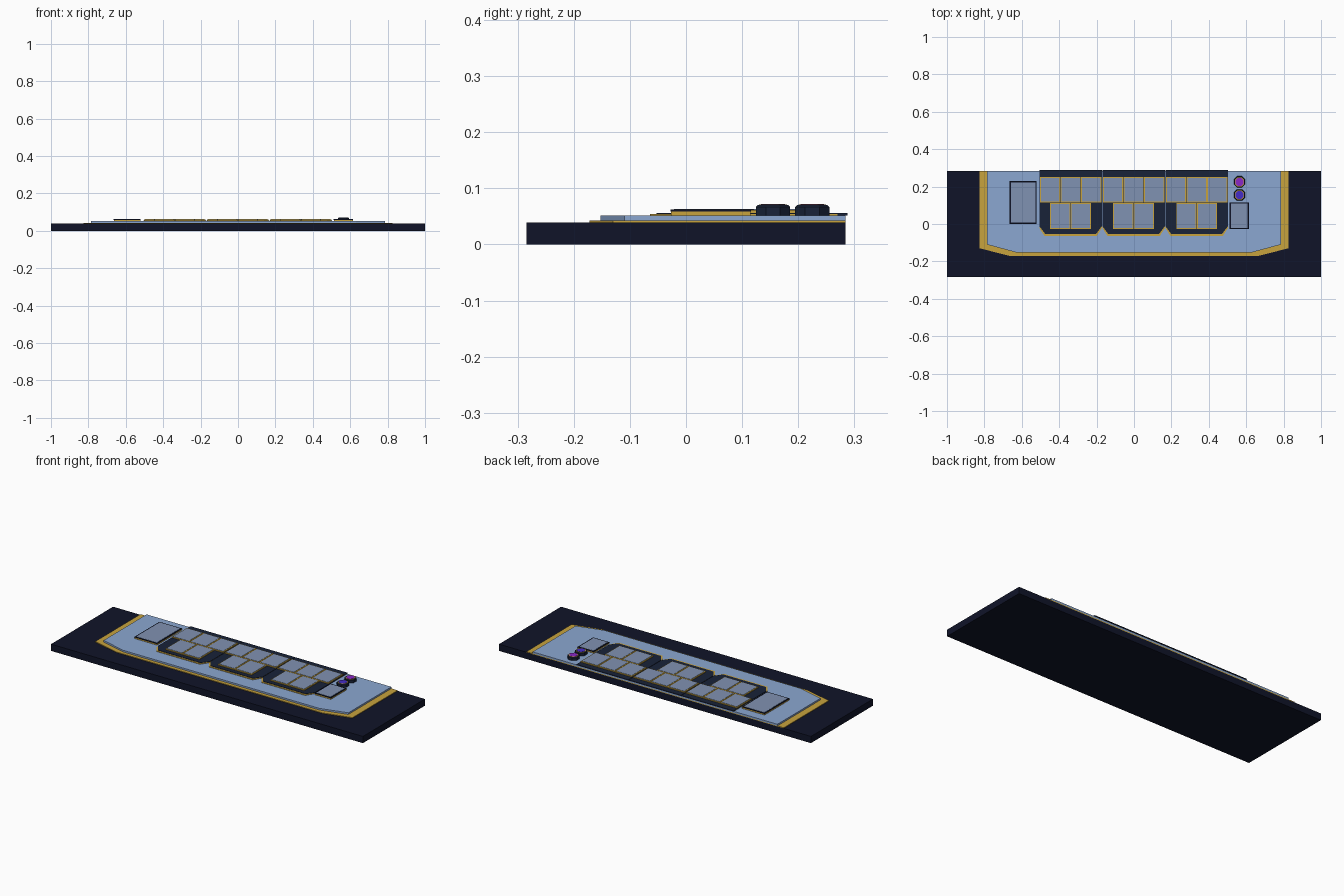
import bpy, bmesh, math

if "Cube" in bpy.data.objects:
    bpy.data.objects.remove(bpy.data.objects["Cube"])


def material(name, r, g, b):
    m = bpy.data.materials.new(name)
    m.diffuse_color = (r, g, b, 1)
    m.use_nodes = True
    m.node_tree.nodes["Principled BSDF"].inputs["Base Color"].default_value = m.diffuse_color
    return m


NAVY = material("navy", .005, .007, .022)
SLATE = material("slate", .009, .016, .04)
GOLD = material("gold", .58, .366, .048)
BLUE = material("pale_blue", .258, .386, .638)
GREY = material("grey_blue", .216, .287, .445)
PURPLE = material("purple", .26, .021, .578)
INDIGO = material("indigo", .06, .026, .578)


def slab(name, outline, z0, z1, mat, bevel=0):
    """Flat outline extruded from z0 to z1, with an optional chamfered top rim."""
    bm = bmesh.new()
    face = bm.faces.new([bm.verts.new((x, y, z0)) for x, y in outline])
    ext = bmesh.ops.extrude_face_region(bm, geom=[face])
    for v in ext["geom"]:
        if isinstance(v, bmesh.types.BMVert):
            v.co.z = z1
    bmesh.ops.recalc_face_normals(bm, faces=bm.faces)
    if bevel:
        rim = [e for e in bm.edges if all(v.co.z > z1 - 1e-6 for v in e.verts)]
        bmesh.ops.bevel(bm, geom=rim, offset=bevel, segments=1, affect='EDGES')
    me = bpy.data.meshes.new(name)
    bm.to_mesh(me)
    bm.free()
    me.materials.append(mat)
    ob = bpy.data.objects.new(name, me)
    bpy.context.collection.objects.link(ob)
    return ob


def rect(x0, x1, y0, y1):
    return [(x0, y0), (x1, y0), (x1, y1), (x0, y1)]


def tray(cx, half, half_front, y_back, y_corner, y_front):
    """Rectangle with its two front corners cut off."""
    return [(cx - half, y_back), (cx - half, y_corner), (cx - half_front, y_front),
            (cx + half_front, y_front), (cx + half, y_corner), (cx + half, y_back)]


def inset_panel(name, x0, x1, y0, y1, layers):
    """Stack of rectangles, each (inset, bottom, top, material)."""
    for part, inset, z0, z1, mat in layers:
        slab(f"{name}_{part}", rect(x0 + inset, x1 - inset, y0 + inset, y1 - inset), z0, z1, mat)


def ring_points(cx, cy, r, n=8):
    return [(cx + r * math.cos((i + .5) * math.tau / n),
             cy + r * math.sin((i + .5) * math.tau / n)) for i in range(n)]


BACK = .284

# base and layered deck
slab("base", rect(-1, 1, -BACK, BACK), 0, .039, NAVY)
slab("deck_trim", tray(0, .825, .66, BACK, -.13, -.172), .038, .0425, GOLD)
slab("deck", tray(0, .785, .63, BACK, -.11, -.152), .042, .052, BLUE)

# three modules, each with three back tiles and two front tiles
tile = [("frame", 0, .055, .0615, GOLD), ("face", .005, .061, .063, GREY)]
for m in range(3):
    cx = (m - 1) * .337 - .002
    slab(f"module_trim_{m}", tray(cx, .167, .14, .27, -.022, -.064), .051, .0545, GOLD)
    slab(f"module_{m}", tray(cx, .167, .136, .288, -.012, -.053), .052, .0565, SLATE)
    for i in range(3):
        x = cx + (i - 1) * .11
        inset_panel(f"back_tile_{m}_{i}", x - .054, x + .054, .115, .252, tile)
    for i in range(2):
        x = cx + (i - .5) * .11
        inset_panel(f"front_tile_{m}_{i}", x - .054, x + .054, -.026, .113, tile)

# framed panels at either end
panel = [("trim", 0, .051, .0585, GOLD), ("frame", -.001, .0585, .062, NAVY),
         ("face", .006, .061, .063, GREY)]
inset_panel("left_panel", -.664, -.521, .002, .229, panel)
inset_panel("right_panel", .512, .614, -.027, .115, panel)

# two octagonal knobs
for label, y, mat in (("back", .225, PURPLE), ("front", .155, INDIGO)):
    slab(f"{label}_knob", ring_points(.564, y, .033), .051, .07, SLATE, .003)
    slab(f"{label}_knob_trim", ring_points(.564, y, .027), .069, .071, GOLD)
    slab(f"{label}_knob_cap", ring_points(.564, y, .023), .0705, .072, mat)
